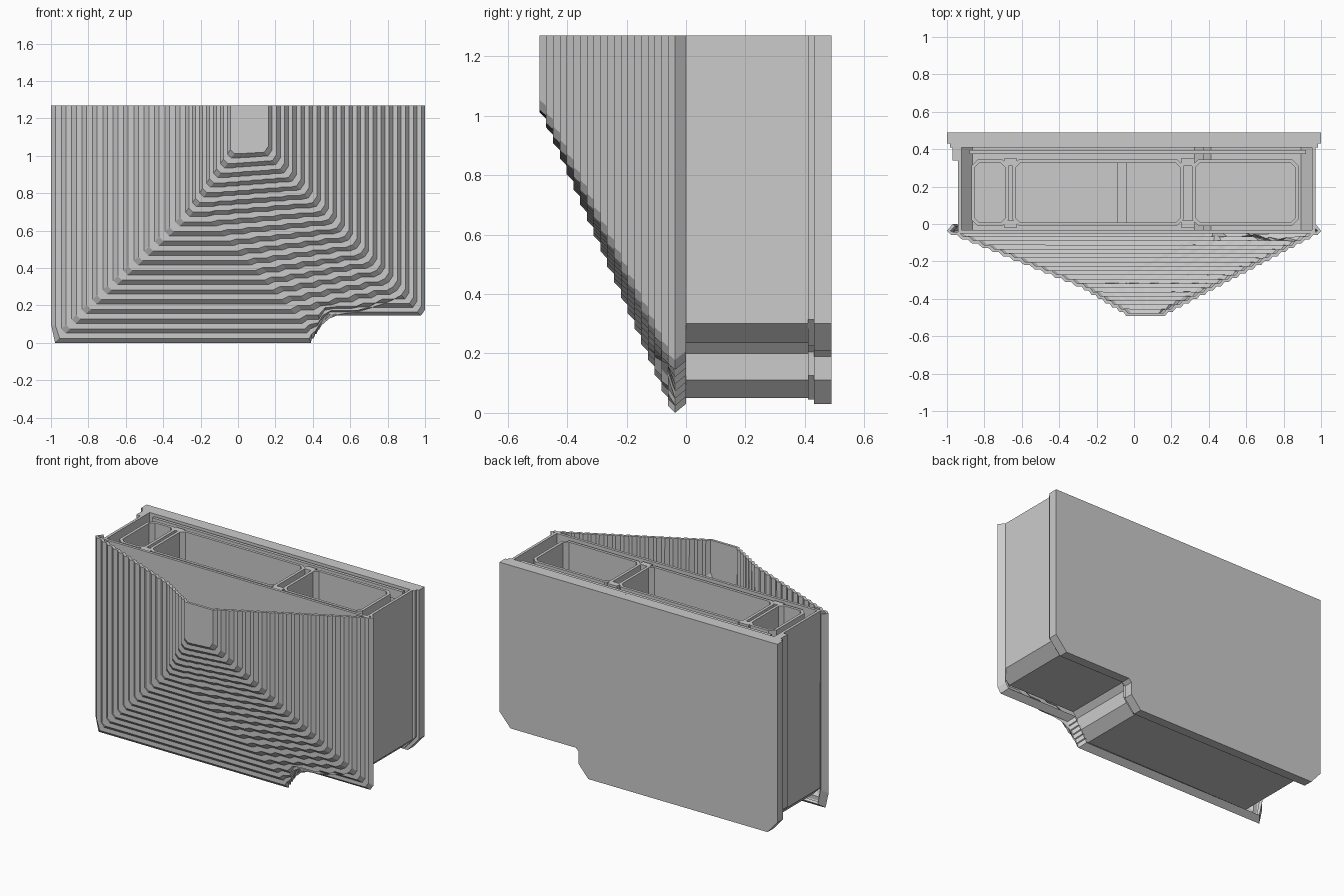
import bpy, bmesh

if "Cube" in bpy.data.objects:
    bpy.data.objects.remove(bpy.data.objects["Cube"])

TOP = 1.27


def make(name, verts, faces, thick=0):
    me = bpy.data.meshes.new(name)
    me.from_pydata(verts, [], faces)
    me.update()
    ob = bpy.data.objects.new(name, me)
    bpy.context.collection.objects.link(ob)
    if thick:
        m = ob.modifiers.new("wall", 'SOLIDIFY')
        m.thickness, m.offset = thick, -1
    return ob


def lerp(a, b, t):
    return a + (b - a) * t


def prism(name, prof, y0, y1, thick=0):
    """Extrude an x-z profile along y; with thick it is a hollow open-topped tub."""
    n = len(prof)
    verts = [(x, y0, z) for x, z in prof] + [(x, y1, z) for x, z in prof]
    faces = [tuple(range(n)), tuple(reversed(range(n, 2 * n)))]
    for j in range(n - 1 if thick else n):
        k = (j + 1) % n
        faces.append((j, n + j, n + k, k))
    return make(name, verts, faces, thick)


def bin_tub(name, x0, x1, y0, y1, floor, c=0.035):
    """Open-topped compartment with chamfered corners."""
    plan = [(x0 + c, y0), (x1 - c, y0), (x1, y0 + c), (x1, y1 - c),
            (x1 - c, y1), (x0 + c, y1), (x0, y1 - c), (x0, y0 + c)]
    n = len(plan)
    verts = [(x, y, floor) for x, y in plan] + [(x, y, TOP - 0.01) for x, y in plan]
    faces = [tuple(reversed(range(n)))]
    faces += [(j, (j + 1) % n, n + (j + 1) % n, n + j) for j in range(n)]
    return make(name, verts, faces, 0.02)


# Stepped front shell: nested contours, open at the top
STEPS, STAIRS = 20, 6


def contour(t, inset=0.0):
    if t < 0.65:
        xl = lerp(-1.0, -0.28, t / 0.65)
    else:
        xl = lerp(-0.28, -0.02, (t - 0.65) / 0.35)
    xr = lerp(1.0, 0.14, t)
    zb = 1.04 * t
    zr = lerp(0.145, 1.045, t)
    c = 0.022
    xb = max(xl + c + 0.02, 0.38 - 0.95 * t)
    xe = lerp(0.47, xr - c, min(1, t / 0.12))
    pts = [(xl + inset, TOP), (xl + inset, zb + lerp(0.1, c, min(1, t * 20)) + inset),
           (xl + c + inset, zb + inset)]
    # staircase climbing to the right-hand corner, kept clear of the bottom notch
    for k in range(STAIRS):
        xa = lerp(xb, xe, k / STAIRS)
        xm = lerp(xb, xe, (k + 0.65) / STAIRS)
        z = lerp(zb, zr, k / STAIRS)
        for x in (xa, xm):
            notch = 0.145 * max(0, min(1, (x - 0.38) / 0.09)) + 0.4 * t
            zz = z if t == 0 else max(z, min(notch, zr))
            pts.append((x - inset, zz + inset))
    pts += [(xe - inset, zr + inset), (xr - c - inset, zr + inset),
            (xr - inset, zr + c * 1.5 + inset), (xr - inset, TOP)]
    return pts


def depth(i):
    return lerp(-0.037, -0.493, i / STEPS)


rings = [(contour(0, 0.03), 0.0), (contour(0), depth(0))]
for i in range(STEPS):
    rings.append((contour((i + 0.45) / STEPS), depth(i + 1)))
    if i < STEPS - 1:
        rings.append((contour((i + 1) / STEPS), depth(i + 1)))
n = len(rings[0][0])
verts = [(x, y, z) for pts, y in rings for x, z in pts]
faces = []
for r in range(len(rings) - 1):
    a, b = r * n, (r + 1) * n
    faces += [(a + j, a + j + 1, b + j + 1, b + j) for j in range(n - 1)]
faces.append(tuple(range((len(rings) - 1) * n, len(rings) * n)))
make("stepped_front_shell", verts, faces, 0.018)

# Main hollow body with the raised bottom on the right
body = [(-0.94, TOP), (-0.94, 0.12), (-0.87, 0.05), (0.33, 0.05), (0.39, 0.11),
        (0.39, 0.2), (0.42, 0.235), (0.9, 0.235), (0.97, 0.3), (0.97, TOP)]
prism("body", body, -0.05, 0.43, 0.025)

# Back plate, with a narrower step joining it to the body
plate = [(-1, TOP), (-1, 0.11), (-0.93, 0.03), (0.36, 0.03), (0.43, 0.11),
         (0.43, 0.19), (0.45, 0.21), (0.92, 0.21), (1, 0.3), (1, TOP)]
prism("back_plate", plate, 0.43, 0.49)
lip = [(x * 0.985, min(z + 0.015, TOP)) for x, z in plate]
prism("back_plate_lip", lip, 0.41, 0.431)
prism("left_side_rib", [(-0.97, TOP), (-0.97, 0.15), (-0.93, 0.12), (-0.93, TOP)], 0.34, 0.42)

# Inner compartments
bin_tub("small_left_bin", -0.87, -0.67, -0.01, 0.345, 0.1)
bin_tub("middle_bin", -0.65, 0.265, -0.01, 0.345, 0.1)
bin_tub("right_bin", 0.31, 0.88, -0.01, 0.345, 0.27)
prism("low_divider", [(-0.09, 0.11), (-0.04, 0.11), (-0.04, 0.6), (-0.09, 0.6)], 0.0, 0.335)
prism("bin_rear_rail", [(-0.88, 1.2), (0.92, 1.2), (0.92, 1.26), (-0.88, 1.26)], 0.375, 0.395)

# Spacers locking the bins together and to the body
for x in (-0.66, 0.2875):
    for y in (-0.02, 0.31):
        prism("bin_spacer", [(x - 0.035, 0.4), (x + 0.035, 0.4),
                             (x + 0.035, TOP - 0.01), (x - 0.035, TOP - 0.01)], y, y + 0.04)
